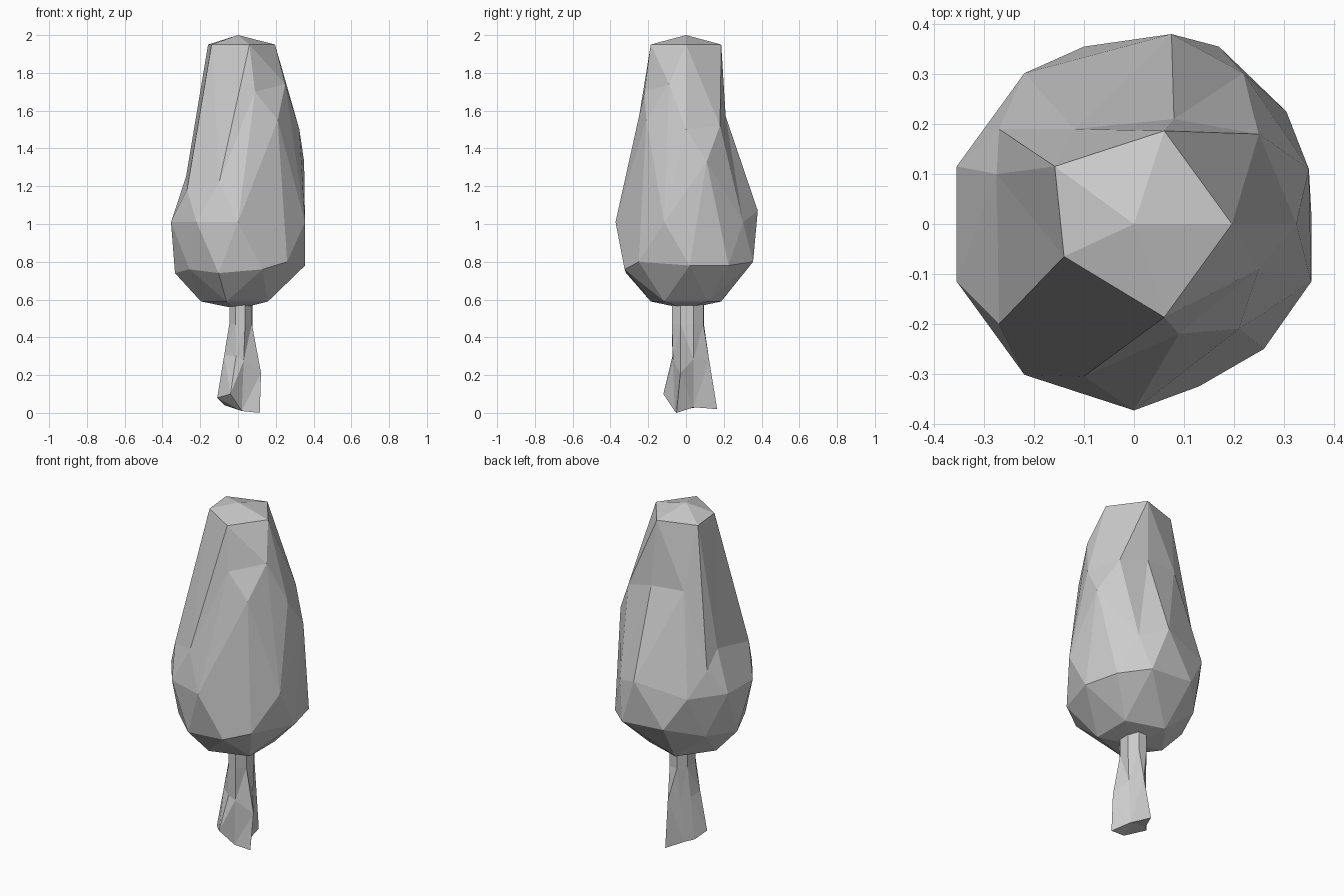
import bpy, bmesh, math
from mathutils import Vector


def finish(bm, name):
    bmesh.ops.recalc_face_normals(bm, faces=bm.faces)
    mesh = bpy.data.meshes.new(name)
    bm.to_mesh(mesh)
    bm.free()
    obj = bpy.data.objects.new(name, mesh)
    bpy.context.collection.objects.link(obj)
    return obj


# Crown: low icosphere, latitudes remapped to a tall egg shape
LATITUDES = [(1.0, 2.0), (0.851, 1.95), (0.526, 1.5), (0.447, 1.5), (0.0, 1.01),
             (-0.447, 0.74), (-0.526, 0.76), (-0.851, 0.59), (-1.0, 0.55)]

# Irregular facets: (ring latitude, angle in degrees) -> moved position
NUDGES = {
    (0.851, 216): (-0.14, -0.065, 1.95),
    (0.447, 0): (0.325, 0.0, 1.5),
    (0.447, 72): (0.08, 0.21, 1.57),
    (0.447, 144): (-0.27, 0.19, 1.15),
    (0.447, 216): (-0.27, -0.2, 1.18),
    (0.447, 288): (0.09, -0.22, 1.7),
    (0.526, 36): (0.25, 0.18, 1.52),
    (0.526, 108): (-0.12, 0.19, 1.58),
    (0.526, 180): (-0.275, 0.1, 1.25),
    (0.526, 252): (-0.1, -0.305, 1.22),
    (0.526, 324): (0.25, -0.09, 1.74),
    (0.0, 18): (0.35, 0.11, 1.33),
    (0.0, 90): (0.075, 0.38, 1.07),
    (0.0, 306): (0.21, -0.21, 1.55),
    (-0.526, 0): (0.355, 0.02, 0.78),
    (-0.526, 72): (0.17, 0.355, 0.8),
    (-0.447, 36): (0.305, 0.225, 0.78),
    (-0.447, 108): (-0.1, 0.355, 0.82),
    (-0.447, 324): (0.26, -0.25, 0.8),
    (-0.526, 288): (0.13, -0.325, 0.76),
}

bm = bmesh.new()
bmesh.ops.create_icosphere(bm, subdivisions=2, radius=1)
for v in bm.verts:
    lat, z = min(LATITUDES, key=lambda p: abs(p[0] - v.co.z))
    ang = round(math.degrees(math.atan2(v.co.y, v.co.x))) % 360
    moved = NUDGES.get((lat, ang))
    v.co = Vector(moved) if moved else Vector((v.co.x * 0.373, v.co.y * 0.373, z))
finish(bm, "tree_crown")

# Trunk: oval neck flaring down to uneven roots
ROOTS = [(0.115, -0.05, 0.0), (0.06, 0.04, 0.03), (0.02, 0.165, 0.02), (-0.03, 0.06, 0.03),
         (-0.07, 0.02, 0.04), (-0.11, -0.04, 0.08), (-0.04, -0.12, 0.1), (0.02, -0.06, 0.01)]
roots = [Vector(p) for p in ROOTS]
neck = []
for i in range(8):
    a = math.radians(-25 + 45 * i)
    neck.append(Vector((0.015 + 0.065 * math.cos(a), 0.01 + 0.09 * math.sin(a), 0.47)))
knee = [n.lerp(r, 0.42) for n, r in zip(neck, roots)]
knee[0] = Vector((0.122, -0.03, 0.21))
knee[6] = Vector((-0.01, -0.072, 0.3))
top = [Vector((n.x, n.y, 0.6)) for n in neck]

bm = bmesh.new()
rings = [[bm.verts.new(p) for p in ring] for ring in (roots, knee, neck, top)]
for lo, hi in zip(rings, rings[1:]):
    for i in range(8):
        j = (i + 1) % 8
        bm.faces.new((lo[i], lo[j], hi[j], hi[i]))
bm.faces.new(rings[0][::-1])
bm.faces.new(rings[-1])
bmesh.ops.triangulate(bm, faces=bm.faces)
finish(bm, "tree_trunk")
